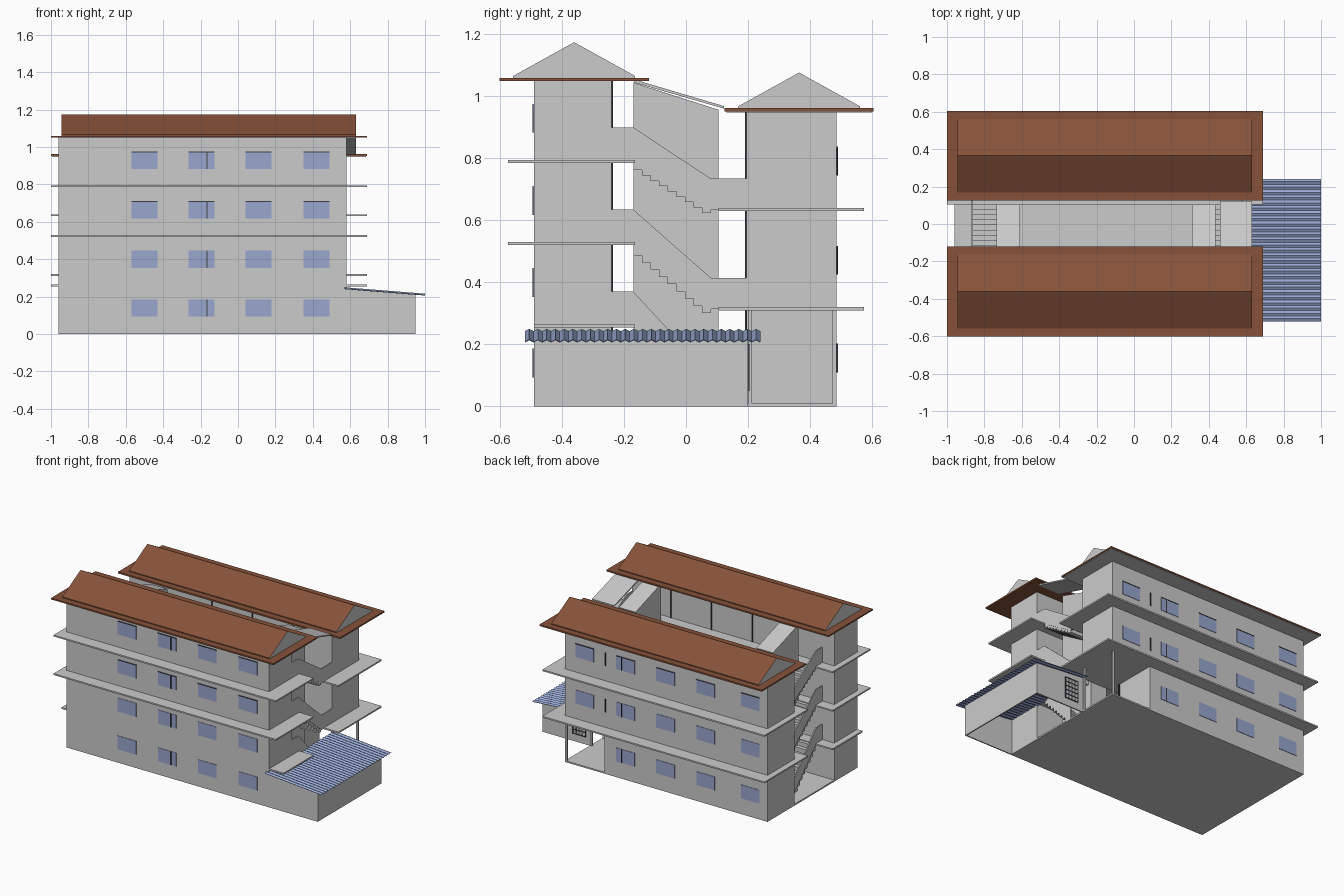
import bpy, math

cube = bpy.data.objects.get("Cube")
if cube:
    bpy.data.objects.remove(cube, do_unlink=True)


def material(name, r, g, b):
    m = bpy.data.materials.new(name)
    m.use_nodes = True
    m.diffuse_color = (r, g, b, 1)
    node = m.node_tree.nodes["Principled BSDF"]
    node.inputs["Base Color"].default_value = (r, g, b, 1)
    node.inputs["Roughness"].default_value = 0.8
    return m


WALL = material("pale grey plaster", 0.6, 0.6, 0.6)
ROOF = material("brown roof tile", 0.24, 0.085, 0.042)
GLASS = material("blue window", 0.32, 0.38, 0.62)
SHEET = material("blue metal sheet", 0.32, 0.40, 0.66)
DARK = material("dark frame", 0.05, 0.05, 0.06)


def mesh(name, verts, faces, *mats):
    me = bpy.data.meshes.new(name)
    me.from_pydata(verts, [], faces)
    for m in mats:
        me.materials.append(m)
    ob = bpy.data.objects.new(name, me)
    bpy.context.collection.objects.link(ob)
    return ob


def extrude_x(name, profile, x0, x1, *mats):
    """Prism along x from a (y, z) outline listed anticlockwise."""
    n = len(profile)
    verts = [(x, y, z) for x in (x0, x1) for y, z in profile]
    faces = [tuple(reversed(range(n))), tuple(range(n, 2 * n))]
    faces += [(i, (i + 1) % n, (i + 1) % n + n, i + n) for i in range(n)]
    return mesh(name, verts, faces, *mats)


def box(name, x0, x1, y0, y1, z0, z1, mat=WALL):
    return extrude_x(name, [(y0, z0), (y1, z0), (y1, z1), (y0, z1)], x0, x1, mat)


LEFT, RIGHT = -0.96, 0.58
FRONT, BACK = -0.49, 0.485
FRONT_IN, BACK_IN = -0.24, 0.195
FRONT_FLOORS = (0, 0.26, 0.525, 0.79)
BACK_FLOORS = (0, 0.315, 0.635)
PORCH = 0.28

# Main blocks
box("ground_plate", LEFT, RIGHT, FRONT, BACK, 0, 0.01)
box("front_block", LEFT, RIGHT, FRONT, FRONT_IN, 0.005, 1.05)
box("back_block_ground", LEFT, PORCH, BACK_IN, BACK, 0.005, 0.316)
box("back_block_upper", LEFT, RIGHT, BACK_IN, BACK, 0.31, 0.955)

# Porch posts
for y in (BACK_IN + 0.006, BACK - 0.012):
    box("porch_post", RIGHT - 0.014, RIGHT, y, y + 0.012, 0, 0.315)

# Floor slabs with overhang
for z in FRONT_FLOORS[1:]:
    y0 = FRONT if z < 0.3 else -0.575
    box("front_floor_slab", -1, 0.69, y0, -0.165, z - 0.005, z + 0.005)
for z in BACK_FLOORS[1:]:
    box("back_floor_slab", -1, 0.69, 0.105, 0.575, z - 0.005, z + 0.005)


# Roofs
def roof(name, y0, y1, z):
    box(name + "_roof_slab", -1, 0.69, y0, y1, z, z + 0.01, ROOF)
    mid = (y0 + y1) / 2
    gable = extrude_x(name + "_gable_roof",
                      [(mid - 0.197, z + 0.009), (mid + 0.197, z + 0.009),
                       (mid + 0.197, z + 0.016), (mid, z + 0.125),
                       (mid - 0.197, z + 0.016)], -0.945, 0.63, ROOF, WALL)
    for p in gable.data.polygons:
        p.material_index = int(abs(p.normal.x) > 0.9)


roof("front", -0.602, -0.12, 1.05)
roof("back", 0.125, 0.605, 0.952)
box("back_ceiling", -0.995, 0.685, 0.13, 0.6, 0.948, 0.953)

# Sloped service shafts beside both stairs
shaft = [(-0.17, 0.005), (0.105, 0.005), (0.105, 0.957), (-0.17, 1.045)]
for x in (-0.735, 0.31):
    extrude_x("service_shaft", shaft, x, x + 0.125, WALL)
extrude_x("stair_canopy", [(-0.168, 1.045), (0.122, 0.961), (0.122, 0.969),
                           (-0.168, 1.055)], 0.46, 0.63, WALL)

# Stairs with solid parapets
STEPS = 9
for low, high in zip(BACK_FLOORS, FRONT_FLOORS[1:]):
    parapet = [(-0.24, high), (-0.17, high), (0.08, low), (0.2, low),
               (0.2, low + 0.1), (0.08, low + 0.1), (-0.17, high + 0.11),
               (-0.24, high + 0.11)]
    if low == 0:
        parapet = [(-0.24, high), (-0.17, high), (0.08, low), (0.08, 0.1),
                   (-0.17, high + 0.11), (-0.24, high + 0.11)]
    for side, rail, x0, x1 in (("left", -0.87, -0.865, -0.735),
                               ("right", RIGHT - 0.008, 0.435, RIGHT - 0.004)):
        extrude_x(side + "_stair_parapet", parapet, rail, rail + 0.008, WALL)
        run, rise = 0.25 / STEPS, (high - low) / STEPS
        for i in range(STEPS):
            y, z = 0.08 - i * run, low + i * rise
            box(side + "_stair_step", x0, x1, y - run, y,
                max(z - rise * 0.6, 0.002), z + rise)


# Windows
def window(x, z, y, out, mullion, lintel):
    """Window plate on a wall at y; out is the wall's outward direction."""
    def plate(name, x0, x1, z0, z1, depth, mat):
        a, b = sorted((y - out * 0.002, y + out * depth))
        box(name, x0, x1, a, b, z0, z1, mat)
    plate("window_pane", x - 0.07, x + 0.07, z, z + 0.093, 0.003, GLASS)
    if mullion:
        plate("window_mullion", x + 0.026, x + 0.033, z, z + 0.093, 0.005, DARK)
    if lintel:
        plate("window_lintel", x - 0.07, x + 0.07, z + 0.088, z + 0.093, 0.005, DARK)


for floor in FRONT_FLOORS:
    for i, x in enumerate((-0.5, -0.195, 0.11, 0.42)):
        window(x, floor + 0.093, FRONT, -1, i == 1, floor > 0.5)
for floor in BACK_FLOORS:
    for i, x in enumerate((-0.83, -0.49, -0.185, 0.12, 0.43)):
        if floor > 0 or x < PORCH:
            window(x, floor + 0.11, BACK, 1, i == 3, floor > 0.5)
    if floor > 0:
        box("back_slit", 0.268, 0.278, BACK - 0.002, BACK + 0.004,
            floor + 0.11, floor + 0.2, DARK)

# Courtyard wall joints
for x in (-0.34, -0.03, 0.28):
    box("front_court_joint", x, x + 0.008, FRONT_IN - 0.002, FRONT_IN + 0.004,
        0.01, 1.05, DARK)
    box("back_court_joint", x, x + 0.008, BACK_IN - 0.004, BACK_IN + 0.002,
        0.01, 0.95, DARK)

# Annex walls with a sloping top
END, REAR = 0.95, 0.2
for name, y in (("annex_front_wall", FRONT), ("annex_back_wall", REAR - 0.008)):
    verts = [(x, yy, z) for yy in (y, y + 0.008)
             for x, z in ((RIGHT, 0), (END, 0), (END, 0.212), (RIGHT, 0.243))]
    mesh(name, verts, [(0, 1, 2, 3), (7, 6, 5, 4), (0, 4, 5, 1), (1, 5, 6, 2),
                       (2, 6, 7, 3), (3, 7, 4, 0)], WALL)
box("annex_end_wall", END - 0.008, END, FRONT, REAR, 0, 0.212)

# Annex lattice window
box("lattice_panel", 0.62, 0.72, REAR - 0.002, REAR + 0.002, 0.05, 0.2, WALL)
for i in range(5):
    x = 0.62 + i * 0.024
    box("lattice_upright", x, x + 0.006, REAR, REAR + 0.005, 0.05, 0.2, DARK)
for i in range(6):
    z = 0.05 + i * 0.029
    box("lattice_crossbar", 0.62, 0.722, REAR, REAR + 0.005, z, z + 0.006, DARK)

# Corrugated annex roof
RIDGES = 27
pitch = 0.76 / (2 * RIDGES)
verts, faces = [], []
for i in range(2 * RIDGES + 1):
    y, lift = -0.52 + i * pitch, 0.007 * (i % 2)
    verts += [(0.57, y, 0.243 + lift), (1.0, y, 0.209 + lift)]
    if i:
        k = 2 * i
        faces.append((k - 2, k - 1, k + 1, k))
sheet = mesh("corrugated_roof", verts, faces, SHEET)
thick = sheet.modifiers.new("Thickness", 'SOLIDIFY')
thick.thickness = 0.003
